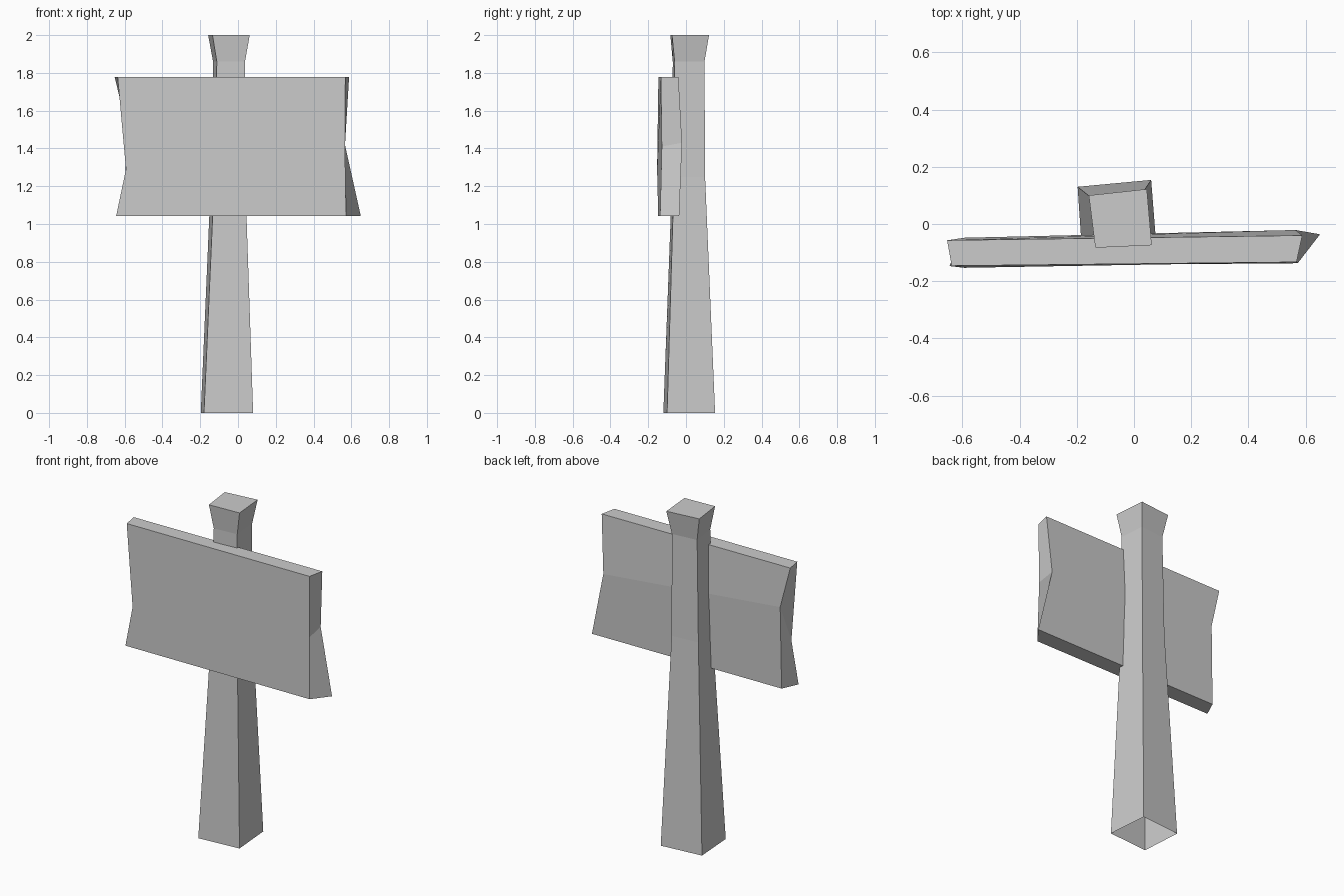
import bpy
import bmesh

if "Cube" in bpy.data.objects:
    bpy.data.objects.remove(bpy.data.objects["Cube"])


def loft(name, rings, cap_bottom=True):
    """Skin a stack of four-cornered rings; corners run counter-clockwise from front left."""
    bm = bmesh.new()
    loops = [[bm.verts.new(p) for p in ring] for ring in rings]
    for low, high in zip(loops, loops[1:]):
        for i in range(4):
            j = (i + 1) % 4
            bm.faces.new((low[i], low[j], high[j], high[i]))
    bm.faces.new(loops[-1])
    if cap_bottom:
        bm.faces.new(loops[0][::-1])
    mesh = bpy.data.meshes.new(name)
    bm.to_mesh(mesh)
    bm.free()
    obj = bpy.data.objects.new(name, mesh)
    bpy.context.collection.objects.link(obj)
    return obj


def level(z, *corners):
    return [(x, y, z) for x, y in corners]


# Tapered, slightly twisted post with a flared head and an open underside
loft("post", [
    level(0.00, (-0.18, -0.12), (0.08, -0.10), (0.06, 0.154), (-0.197, 0.13)),
    level(1.25, (-0.125, -0.073), (0.038, -0.063), (0.025, 0.101), (-0.143, 0.087)),
    level(1.86, (-0.112, -0.07), (0.037, -0.06), (0.025, 0.098), (-0.132, 0.083)),
    level(2.00, (-0.135, -0.083), (0.062, -0.074), (0.045, 0.122), (-0.158, 0.10)),
], cap_bottom=False)

# Crooked sign board with notched ends
loft("sign_board", [
    level(1.042, (-0.645, -0.147), (0.572, -0.137), (0.65, -0.036), (-0.60, -0.05)),
    [(-0.593, -0.153, 1.29), (0.566, -0.128, 1.41),
     (0.564, -0.021, 1.43), (-0.592, -0.048, 1.53)],
    level(1.777, (-0.637, -0.146), (0.568, -0.133), (0.588, -0.04), (-0.653, -0.057)),
])
